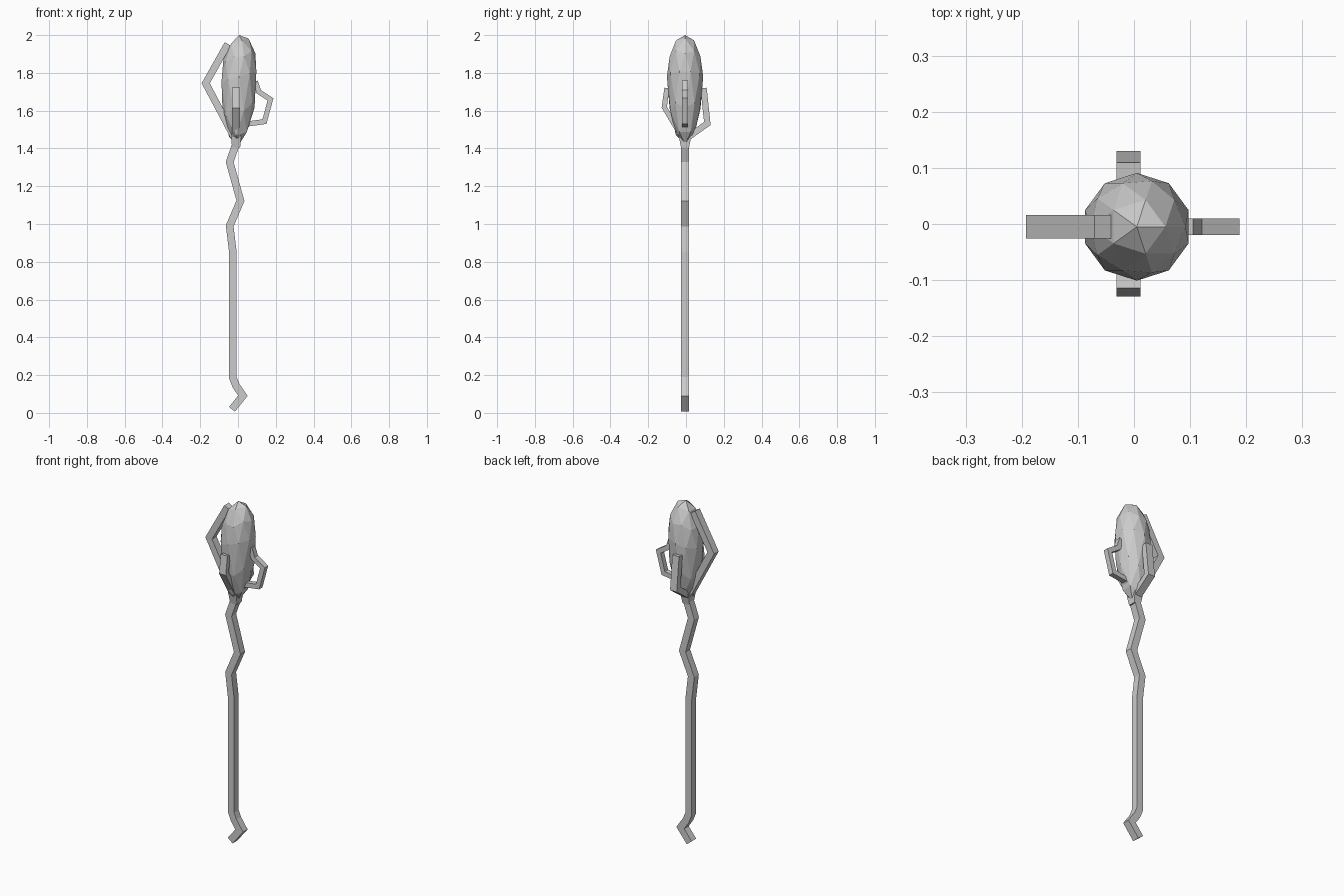
import bpy, bmesh
from mathutils import Vector

if "Cube" in bpy.data.objects:
    bpy.data.objects.remove(bpy.data.objects["Cube"])

CX, CY = -0.01, -0.005  # axis of the shaft


def finish(name, bm):
    bmesh.ops.recalc_face_normals(bm, faces=bm.faces)
    mesh = bpy.data.meshes.new(name)
    bm.to_mesh(mesh)
    bm.free()
    obj = bpy.data.objects.new(name, mesh)
    bpy.context.collection.objects.link(obj)
    return obj


def bent_bar(name, path, width, depth, plane="XZ"):
    """Rectangular bar with mitred bends, following (side, z) points in a plane."""
    pts = [Vector(p) for p in path]
    bm = bmesh.new()
    rings = []
    for i, p in enumerate(pts):
        d_in = (p - pts[i - 1]).normalized() if i else None
        d_out = (pts[i + 1] - p).normalized() if i < len(pts) - 1 else None
        d_in, d_out = d_in or d_out, d_out or d_in
        n_in = Vector((-d_in.y, d_in.x))
        n = (n_in + Vector((-d_out.y, d_out.x))).normalized()
        n *= width / 2 / n.dot(n_in)
        ring = []
        for s, t in ((-1, -1), (1, -1), (1, 1), (-1, 1)):
            q = p + n * s
            if plane == "XZ":
                co = (q.x, CY + t * depth / 2, q.y)
            else:
                co = (CX + t * depth / 2, q.x, q.y)
            ring.append(bm.verts.new(co))
        rings.append(ring)
    for a, b in zip(rings, rings[1:]):
        for k in range(4):
            bm.faces.new((a[k], a[(k + 1) % 4], b[(k + 1) % 4], b[k]))
    bm.faces.new(rings[0])
    bm.faces.new(rings[-1])
    return finish(name, bm)


# Crooked shaft
bent_bar("shaft", [(-0.032, 0.019), (0.026, 0.091), (-0.01, 0.143), (-0.027, 0.185),
                   (-0.027, 0.85), (-0.044, 0.99), (0.013, 1.123), (-0.044, 1.328),
                   (-0.012, 1.42)], 0.04, 0.042)

# Flared socket where the prongs spread out
bm = bmesh.new()
bmesh.ops.create_cube(bm, size=1)
for v in bm.verts:
    top = v.co.z > 0
    v.co = (CX + v.co.x * (0.055 if top else 0.043),
            CY + v.co.y * (0.07 if top else 0.042),
            1.475 if top else 1.405)
finish("socket", bm)

# Four prongs gripping the crystal
bent_bar("left_prong", [(-0.012, 1.445), (-0.171, 1.745), (-0.054, 1.953)], 0.038, 0.042)
bent_bar("right_prong", [(-0.005, 1.455), (0.053, 1.53), (0.14, 1.542), (0.172, 1.66),
                         (0.11, 1.70), (0.092, 1.755)], 0.027, 0.03)
bent_bar("front_prong", [(-0.012, 1.445), (-0.115, 1.618), (-0.101, 1.72)], 0.027, 0.043, "YZ")
bent_bar("back_prong", [(0.005, 1.455), (0.113, 1.532), (0.093, 1.72)], 0.033, 0.043, "YZ")

# Faceted egg-shaped crystal, slightly skewed, longer below the middle
bm = bmesh.new()
bmesh.ops.create_icosphere(bm, subdivisions=2, radius=1)
for v in bm.verts:
    x, y, z = v.co
    v.co = (0.005 + x * 0.097, CY + y * 0.096,
            1.78 + z * (0.22 if z > 0 else 0.36) + 0.029 * x)
finish("crystal", bm)
